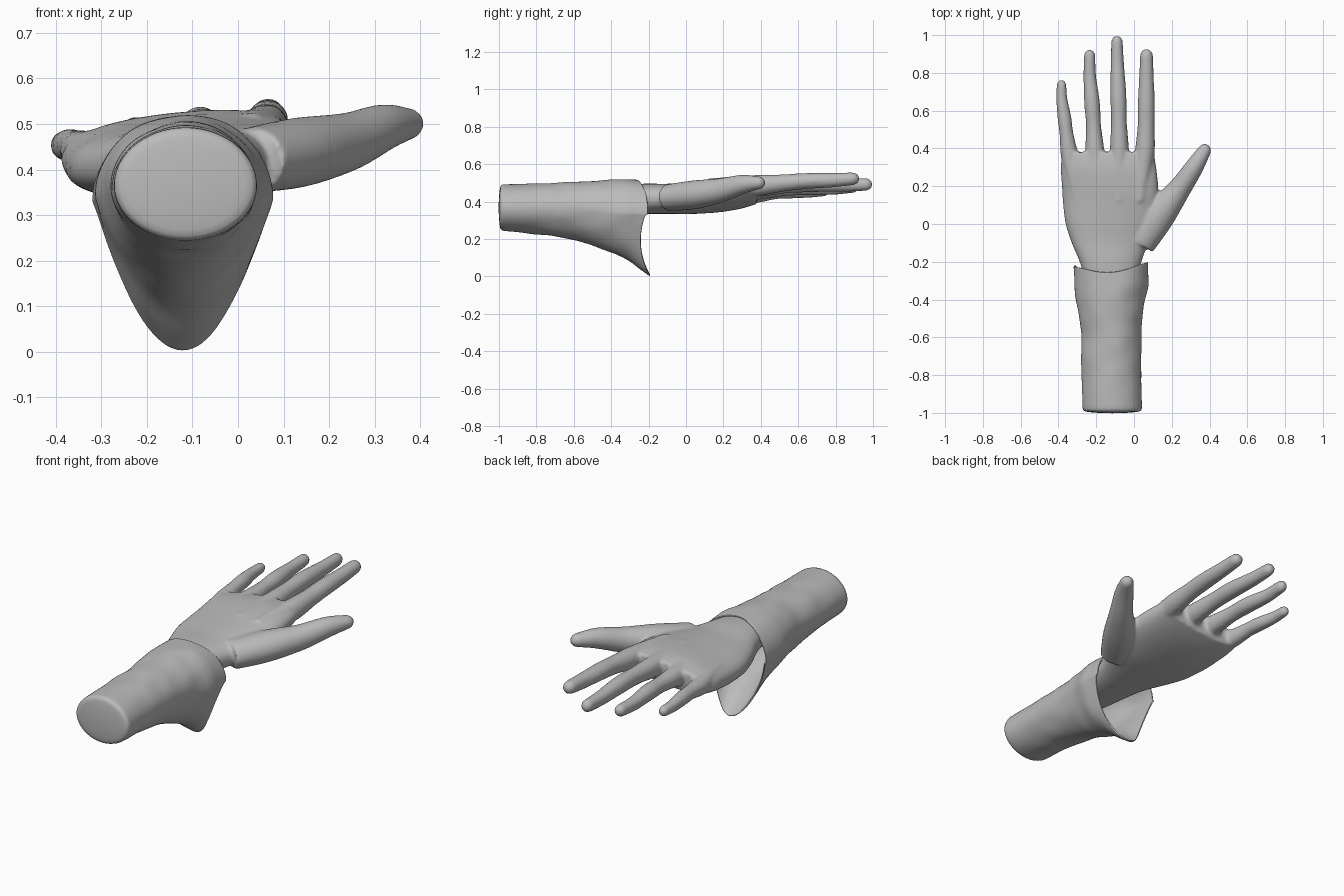
import bpy, bmesh
from math import sin, cos, pi
from mathutils import Vector, noise

cube = bpy.data.objects.get("Cube")
if cube:
    bpy.data.objects.remove(cube)

grey = bpy.data.materials.new("plain grey")
grey.use_nodes = True
grey.diffuse_color = (0.5, 0.5, 0.5, 1)
grey.node_tree.nodes["Principled BSDF"].inputs["Base Color"].default_value = (0.5, 0.5, 0.5, 1)


def power(v, k):
    return abs(v) ** k * (1 if v >= 0 else -1)


def smooth_path(stations, steps=5):
    """Interpolate station tuples with a Catmull-Rom spline."""
    pts = [Vector(s) for s in stations]
    out = []
    for i in range(len(pts) - 1):
        a, b, c, d = pts[max(i - 1, 0)], pts[i], pts[i + 1], pts[min(i + 2, len(pts) - 1)]
        for j in range(steps):
            t = j / steps
            out.append(b + (c - a) * (t / 2) + (2 * a - 5 * b + 4 * c - d) * (t * t / 2)
                       + (3 * b - a - 3 * c + d) * (t ** 3 / 2))
    return out + [pts[-1]]


def loft(bm, rings, close_end=True):
    """Skin a list of point rings, capping the start and optionally the end."""
    loops = [[bm.verts.new(p) for p in ring] for ring in rings]
    for a, b in zip(loops, loops[1:]):
        for i in range(len(a)):
            j = (i + 1) % len(a)
            bm.faces.new((a[i], a[j], b[j], b[i]))
    bm.faces.new(loops[0])
    if close_end:
        bm.faces.new(loops[-1])


def finish(name, bm):
    bmesh.ops.recalc_face_normals(bm, faces=bm.faces)
    mesh = bpy.data.meshes.new(name)
    bm.to_mesh(mesh)
    bm.free()
    for f in mesh.polygons:
        f.use_smooth = True
    mesh.materials.append(grey)
    obj = bpy.data.objects.new(name, mesh)
    bpy.context.collection.objects.link(obj)
    return obj


def digit(bm, stations, n=20):
    """Rounded finger through (x, y, z, half width, half height) stations."""
    path = smooth_path(stations)
    tip = path[-1]
    ahead = Vector(tip[:3]) - Vector(path[-2][:3])
    ahead.normalize()
    for k in range(1, 6):       # domed fingertip
        a = k / 6 * pi / 2
        p = Vector(tip[:3]) + ahead * tip[3] * 1.15 * sin(a)
        path.append(Vector((*p, tip[3] * cos(a), tip[4] * cos(a))))
    rings = []
    for i, s in enumerate(path):
        d = Vector(path[min(i + 1, len(path) - 1)][:3]) - Vector(path[max(i - 1, 0)][:3])
        side = Vector((d.y, -d.x, 0)).normalized()
        up = side.cross(d).normalized()
        rings.append([Vector(s[:3]) + side * s[3] * cos(2 * pi * k / n) + up * s[4] * sin(2 * pi * k / n)
                      for k in range(n)])
    loft(bm, rings)


# Palm and wrist: y, left edge, right edge, top, bottom
hand = bmesh.new()
palm = [(-.5, -.23, .0, .47, .34), (-.25, -.272, .028, .495, .335), (-.1, -.33, .075, .495, .335),
        (.0, -.362, .11, .503, .335), (.1, -.375, .125, .512, .342), (.2, -.382, .128, .522, .352),
        (.3, -.388, .118, .525, .37), (.38, -.38, .105, .515, .395)]
rings = []
for y, xl, xr, zt, zb in smooth_path(palm):
    tilt = .1 * min(1, max(0, (y + .25) / .4))
    ring = []
    for k in range(40):
        a = 2 * pi * k / 40
        u = power(cos(a), .85)
        ring.append(Vector(((xl + xr) / 2 + u * (xr - xl) / 2, y,
                            (zt + zb) / 2 + power(sin(a), .85) * (zt - zb) / 2 + tilt * u * (xr - xl) / 2)))
    rings.append(ring)
loft(hand, rings)

# Fingers: tendon root, knuckle, joints and tip
fingers = {
    "little": [(-.30, .12, .43, .03, .05), (-.338, .34, .437, .046, .049), (-.358, .48, .45, .037, .037),
               (-.368, .56, .453, .037, .037), (-.382, .66, .453, .03, .032), (-.384, .735, .455, .026, .028)],
    "ring": [(-.18, .12, .455, .03, .055), (-.205, .36, .462, .05, .053), (-.214, .52, .47, .04, .041),
             (-.222, .64, .475, .042, .041), (-.234, .78, .472, .034, .036), (-.235, .89, .478, .03, .032)],
    "middle": [(-.08, .12, .468, .03, .055), (-.077, .36, .478, .05, .056), (-.08, .54, .49, .042, .045),
               (-.083, .68, .495, .043, .044), (-.088, .84, .49, .036, .038), (-.09, .962, .492, .031, .034)],
    "index": [(.03, .12, .47, .035, .055), (.056, .36, .485, .052, .057), (.064, .52, .50, .045, .046),
              (.065, .64, .51, .045, .043), (.066, .78, .515, .039, .039), (.066, .888, .522, .035, .035)],
    "thumb": [(.03, -.1, .42, .085, .072), (.13, .045, .437, .088, .077), (.238, .182, .46, .062, .065),
              (.318, .3, .492, .05, .052), (.37, .384, .5, .037, .036)],
}
for stations in fingers.values():
    digit(hand, stations)
hand = finish("hand", hand)
remesh = hand.modifiers.new("fuse", 'REMESH')
remesh.mode = 'VOXEL'
remesh.voxel_size = 0.009
remesh.use_smooth_shade = True
soften = hand.modifiers.new("soften", 'SMOOTH')
soften.factor = 0.5
soften.iterations = 7

# Sleeve: y, left, right, top, bottom, middle height, pointedness below
sleeve = bmesh.new()
cuff = [(-1, -.272, .042, .492, .245, .365, 1), (-.8, -.274, .038, .498, .225, .365, 1),
        (-.6, -.276, .036, .506, .192, .36, 1.1), (-.45, -.3, .055, .516, .145, .35, 1.4),
        (-.34, -.314, .078, .52, .09, .34, 1.7), (-.27, -.318, .077, .52, .035, .335, 1.95),
        (-.225, -.32, .074, .518, .0, .33, 2.1)]
rings = []
for y, xl, xr, zt, zb, zm, k in smooth_path(cuff):
    ring = []
    near = max(0, (y + .45) / .225)
    for i in range(56):
        a = 2 * pi * i / 56
        c, s = cos(a), sin(a)
        x = (xl + xr) / 2 + c * (xr - xl) / 2
        z = zm + (zt - zm) * s if s >= 0 else zm - (zb - zm) * power(s, k)
        # scalloped rim: pulled back on top and on the flanks, forward at the point
        if s >= 0:
            shift = -.04 * s ** 3 + .012 * c
        else:
            shift = .022 * s ** 6 - .03 * (2 * s * c) ** 2
        p = Vector((x, y + near * shift, z))
        crease = noise.noise(p * 9) * .009 * min(1, (y + 1) * 4) * (1 - .7 * near)
        ring.append(p + Vector((c, 0, s)) * crease)
    rings.append(ring)
# slightly domed closed end
first = rings[0]
mid = sum(first, Vector()) / len(first)
dome = [[mid + (p - mid) * f + Vector((0, -d, 0)) for p in first]
        for f, d in ((.1, .012), (.5, .01), (.85, .005))]
loft(sleeve, dome + rings, close_end=False)
sleeve = finish("sleeve", sleeve)
sleeve.location.y = 0.01
thick = sleeve.modifiers.new("cloth", 'SOLIDIFY')
thick.thickness = 0.008
thick.offset = -1
sub = sleeve.modifiers.new("round", 'SUBSURF')
sub.levels = sub.render_levels = 1
